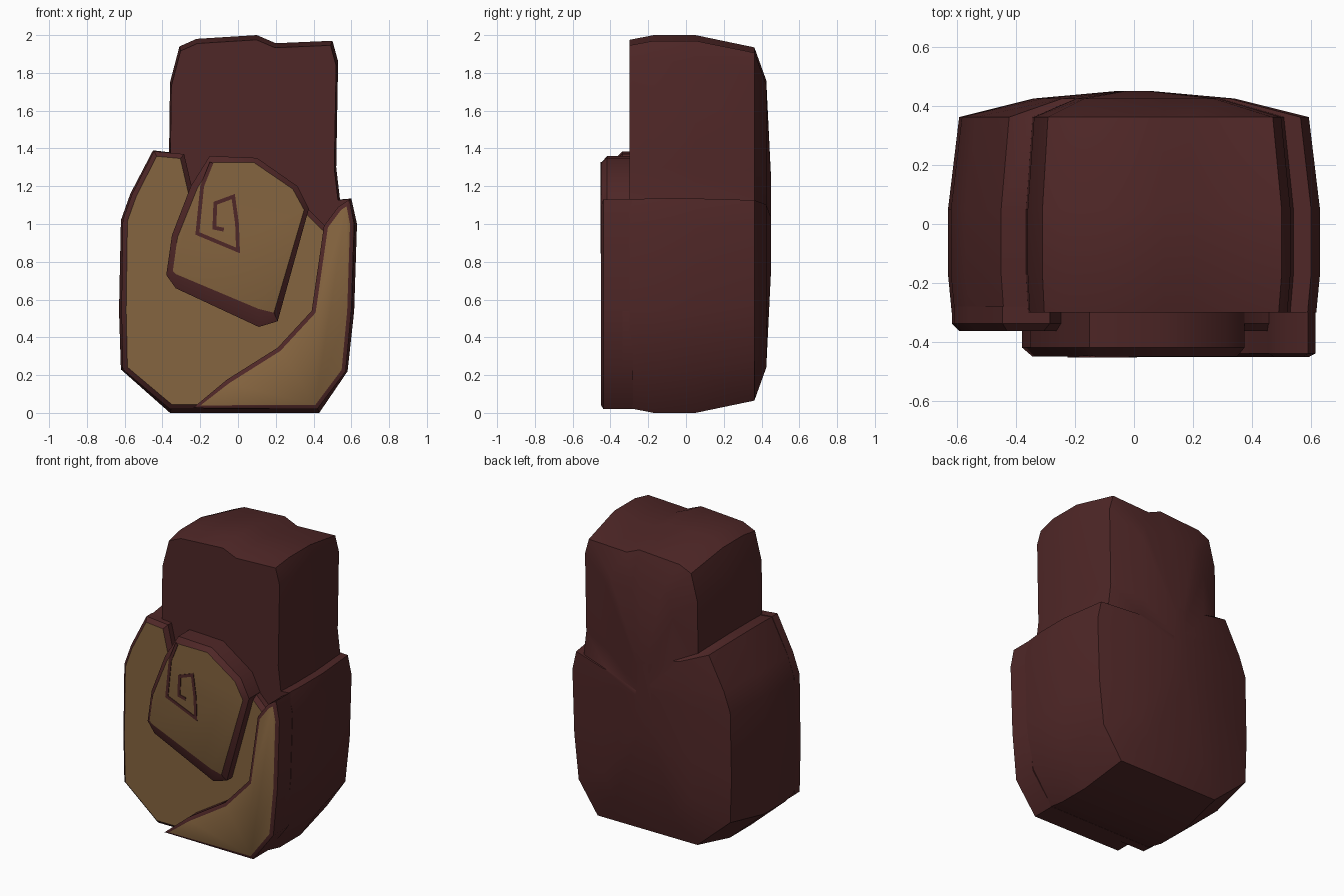
import bpy, bmesh, math
from mathutils import Vector

if "Cube" in bpy.data.objects:
    bpy.data.objects.remove(bpy.data.objects["Cube"])


def material(name, rgb):
    m = bpy.data.materials.new(name)
    m.diffuse_color = (*rgb, 1)
    m.use_nodes = True
    m.node_tree.nodes["Principled BSDF"].inputs["Base Color"].default_value = m.diffuse_color
    return m


BARK = material("dark red bark", (0.078, 0.020, 0.020))
WOOD = material("tan cut wood", (0.235, 0.128, 0.050))


def finish(name, bm, mats, angle=40):
    mesh = bpy.data.meshes.new(name)
    bm.to_mesh(mesh)
    bm.free()
    for m in mats:
        mesh.materials.append(m)
    ob = bpy.data.objects.new(name, mesh)
    bpy.context.collection.objects.link(ob)
    bpy.ops.object.select_all(action='DESELECT')
    ob.select_set(True)
    bpy.context.view_layer.objects.active = ob
    bpy.ops.object.shade_smooth_by_angle(angle=math.radians(angle))
    return ob


def loft(name, rings, mats, face_index=0):
    """Skin matching rings from back to front; the last ring's cap gets face_index."""
    bm = bmesh.new()
    vs = [[bm.verts.new(p) for p in r] for r in rings]
    n = len(rings[0])
    for a, b in zip(vs, vs[1:]):
        for i in range(n):
            j = (i + 1) % n
            bm.faces.new((a[i], a[j], b[j], b[i]))
    bm.faces.new(vs[0][::-1])
    cap = bm.faces.new(vs[-1])
    cap.material_index = face_index
    bmesh.ops.recalc_face_normals(bm, faces=bm.faces)
    return finish(name, bm, mats)


def offset(points, d, closed=True):
    """Shift a path sideways by d with mitred corners (left of travel)."""
    pts = [Vector(p) for p in points]
    out, n = [], len(pts)
    for i, p in enumerate(pts):
        a = pts[i - 1] if closed or i else None
        b = pts[(i + 1) % n] if closed or i < n - 1 else None
        ds = [v.normalized() for v in ((p - a) if a else None, (b - p) if b else None) if v]
        ns = [Vector((-v.y, v.x)) for v in ds]
        m = sum(ns, Vector((0, 0))).normalized()
        out.append(p + m * d / max(m.dot(ns[0]), 0.5))
    return out


def at(points, y):
    return [(p[0], y, p[1]) for p in points]


def plate(name, outline, back, front, rim, bevel, inner=None):
    """Bark slab with a bevelled rim around a tan face (outline anticlockwise)."""
    return loft(name, [at(outline, back), at(outline, front + bevel),
                       at(inner or offset(outline, rim), front)], [BARK, WOOD], 1)


# Trunk body: one silhouette swelling through the depth, domed at the back
outline = [(-0.36, 0.0), (0.43, 0.0), (0.58, 0.22), (0.615, 0.54), (0.63, 1.0),
           (0.60, 1.135), (0.54, 1.13), (0.52, 1.30), (0.53, 1.86), (0.50, 1.97),
           (0.20, 1.957), (0.10, 2.0), (-0.22, 1.98), (-0.31, 1.94), (-0.36, 1.75),
           (-0.365, 1.38), (-0.45, 1.39), (-0.57, 1.16), (-0.62, 1.02),
           (-0.63, 0.54), (-0.62, 0.23)]
sections = [(0.45, 0.10, 0.25), (0.425, 0.54, 0.76), (0.362, 0.94, 0.935),
            (0.05, 1, 1), (-0.17, 1, 1), (-0.30, 0.98, 0.975)]
loft("trunk_body", [[(x * sx, y, 1 + (z - 1) * sz) for x, z in outline]
                    for y, sx, sz in sections], [BARK])

# Left wrap: lower, wide front slab
plate("left_wrap", [(-0.36, 0.02), (0.42, 0.02), (0.57, 0.22), (0.60, 0.54),
                    (0.56, 0.95), (0.46, 0.99), (0.36, 1.09), (-0.22, 1.09),
                    (-0.285, 1.37), (-0.445, 1.385), (-0.56, 1.16), (-0.61, 1.02),
                    (-0.617, 0.54), (-0.61, 0.23)], -0.28, -0.362, 0.025, 0.025)

# Right wrap: raised slab overlapping the left one
plate("right_wrap", [(-0.24, 0.025), (0.42, 0.02), (0.57, 0.22), (0.60, 0.54),
                     (0.615, 1.0), (0.59, 1.13), (0.53, 1.09), (0.455, 0.99),
                     (0.39, 0.54), (0.21, 0.345), (-0.06, 0.175)],
      -0.28, -0.45, 0.022, 0.012)

# Centre curl: raised block with a wide sloping lower rim
plate("centre_curl", [(-0.33, 0.66), (0.11, 0.455), (0.21, 0.485), (0.375, 1.08),
                      (0.315, 1.20), (0.10, 1.35), (-0.15, 1.36), (-0.25, 1.20),
                      (-0.35, 0.94), (-0.38, 0.73)], -0.28, -0.448, 0.025, 0.03,
      [(-0.33, 0.735), (0.11, 0.55), (0.19, 0.53), (0.35, 1.075), (0.29, 1.185),
       (0.085, 1.325), (-0.13, 1.325), (-0.215, 1.19), (-0.32, 0.93), (-0.345, 0.75)])

# Spiral groove: thin dark ribbon on the curl
path = [(-0.14, 1.325), (-0.19, 1.20), (-0.215, 0.95), (0.0, 0.86), (-0.005, 1.0),
        (-0.025, 1.145), (-0.12, 1.11), (-0.125, 0.98), (-0.075, 0.97)]
half = 0.010
left, right = offset(path, half, False), offset(path, -half, False)
bm = bmesh.new()
grid = [[bm.verts.new((p.x, y, p.y)) for p in side]
        for side, y in ((left, -0.452), (right, -0.452), (right, -0.446), (left, -0.446))]
for k in range(4):
    a, b = grid[k], grid[(k + 1) % 4]
    for i in range(len(path) - 1):
        bm.faces.new((a[i], a[i + 1], b[i + 1], b[i]))
for i in (0, -1):
    bm.faces.new([g[i] for g in grid])
bmesh.ops.recalc_face_normals(bm, faces=bm.faces)
finish("spiral_groove", bm, [BARK], 30)
